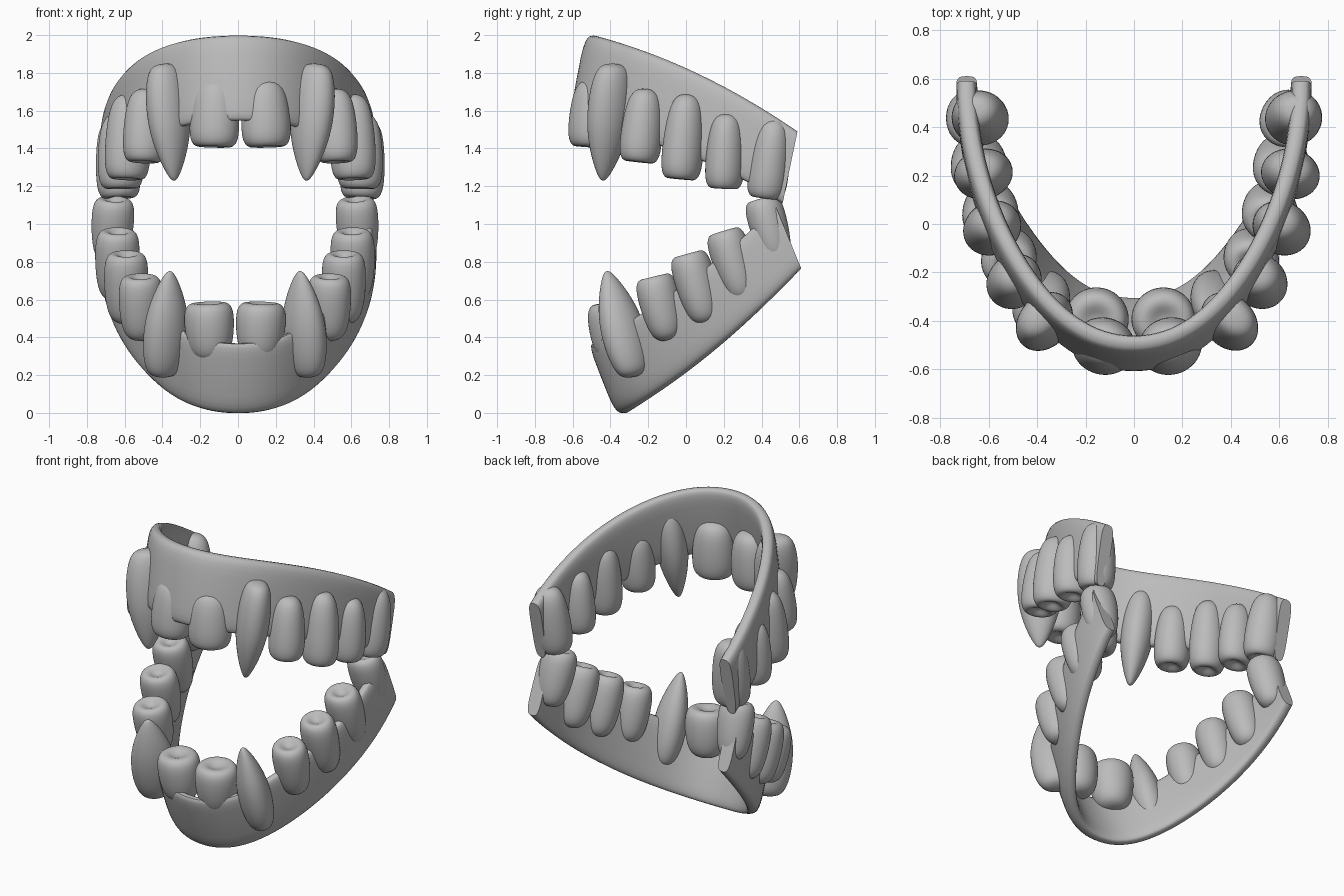
import bpy, bmesh, math
from mathutils import Vector

if "Cube" in bpy.data.objects:
    bpy.data.objects.remove(bpy.data.objects["Cube"], do_unlink=True)

GREY = (0.5, 0.5, 0.5, 1)
mat = bpy.data.materials.new("plain grey")
mat.use_nodes = True
mat.diffuse_color = GREY
mat.node_tree.nodes["Principled BSDF"].inputs["Base Color"].default_value = GREY


def finish(name, bm, angle, subdivide=0):
    bmesh.ops.recalc_face_normals(bm, faces=bm.faces)
    mesh = bpy.data.meshes.new(name)
    bm.to_mesh(mesh)
    bm.free()
    mesh.materials.append(mat)
    ob = bpy.data.objects.new(name, mesh)
    bpy.context.collection.objects.link(ob)
    if subdivide:
        mod = ob.modifiers.new("smooth", "SUBSURF")
        mod.levels = mod.render_levels = subdivide
    bpy.ops.object.select_all(action="DESELECT")
    ob.select_set(True)
    bpy.context.view_layer.objects.active = ob
    bpy.ops.object.shade_smooth_by_angle(angle=angle)


def skin(bm, rings):
    """Bridge consecutive closed rings of vertices."""
    for a, b in zip(rings, rings[1:]):
        n = len(a)
        for i in range(n):
            bm.faces.new((a[i], a[(i + 1) % n], b[(i + 1) % n], b[i]))


def gum(name, back, depth, pinch, edge, lean, heights):
    """Horseshoe band: its free edge follows edge(y), its body rises along lean."""
    bm = bmesh.new()
    lean = Vector(lean).normalized()
    steps, sides = 64, 24

    def path(t):
        y = back - depth * math.cos(t)
        x = 0.69 * math.sin(t) - math.copysign(pinch, t) * math.sin(2 * t) ** 2
        return Vector((x, y, edge(y)))

    rings = []
    for i in range(steps + 1):
        t = math.pi * (i / steps - 0.5)
        p = path(t)
        along = path(t + 0.01) - path(t - 0.01)
        along.z = 0
        out = Vector((along.y, -along.x, 0)).normalized()
        h = heights[0] + (heights[1] - heights[0]) * abs(math.sin(t)) ** 6
        ring = []
        for k in range(sides):
            a = math.tau * k / sides
            c, s = math.cos(a), math.sin(a)
            up = 0.5 + 0.5 * math.copysign(abs(s) ** 0.5, s)
            side = math.copysign(abs(c) ** 0.6, c) * (0.046 - 0.008 * up)
            ring.append(bm.verts.new(p + lean * h * up + out * side))
        rings.append(ring)
    skin(bm, rings)
    bm.faces.new(rings[0])
    bm.faces.new(rings[-1])
    finish(name, bm, math.radians(50))


# Tooth outlines from root to crown: (position along tooth, relative width)
MOLAR = [(0.0, 0.45), (0.09, 0.76), (0.3, 0.94), (0.6, 1.03), (0.86, 1.02),
         (0.99, 0.86), (1.02, 0.56), (0.95, 0.25)]
FANG = [(0, 0.55), (0.06, 0.84), (0.25, 1.04), (0.5, 1.03), (0.7, 0.82),
        (0.88, 0.48), (0.98, 0.2)]


def tooth(name, outline, root, crown, width, thick):
    bm = bmesh.new()
    root, crown = Vector(root), Vector(crown)
    axis = crown - root
    # Outward direction of the horseshoe at this tooth
    out = Vector((root.x / 0.69 ** 2, (root.y - 0.6) / 1.05 ** 2, 0))
    out = (out - out.project(axis)).normalized()
    across = axis.normalized().cross(out)
    rings = []
    for t, r in outline:
        ring = []
        for k in range(12):
            a = math.tau * k / 12
            ring.append(bm.verts.new(root + axis * t
                                     + across * math.cos(a) * r * width / 2
                                     + out * math.sin(a) * r * thick / 2))
        rings.append(ring)
    skin(bm, rings)
    tip = 0.93 if outline is MOLAR else 1.01
    for ring, t in ((rings[0], -0.02), (rings[-1], tip)):
        centre = bm.verts.new(root + axis * t)
        for i in range(12):
            bm.faces.new((ring[i], ring[(i + 1) % 12], centre))
    finish(name, bm, math.radians(60), 2)


# Gums
gum("upper_gum", 0.59, 1.08, 0.02, lambda y: 1.825 - 0.45 * y - 0.2 * y * y,
    (0, -0.2, -0.97), (0.46, 0.39))
gum("lower_gum", 0.61, 0.94, 0.05, lambda y: 0.217 + 0.745 * y + 0.25 * y * y,
    (0, -0.38, 0.925), (0.4, 0.36))

# Teeth of one half, front to back: outline, root, crown, width, thickness
TEETH = {
    "upper": [
        (MOLAR, (0.13, -0.49, 1.76), (0.14, -0.51, 1.41), 0.27, 0.24),
        (FANG, (0.40, -0.38, 1.84), (0.35, -0.44, 1.23), 0.2, 0.27),
        (MOLAR, (0.50, -0.21, 1.71), (0.51, -0.25, 1.33), 0.22, 0.24),
        (MOLAR, (0.59, 0.01, 1.68), (0.60, -0.03, 1.24), 0.22, 0.25),
        (MOLAR, (0.64, 0.22, 1.58), (0.63, 0.20, 1.19), 0.21, 0.25),
        (MOLAR, (0.66, 0.47, 1.55), (0.64, 0.42, 1.14), 0.22, 0.24)],
    "lower": [
        (MOLAR, (0.13, -0.37, 0.28), (0.14, -0.40, 0.58), 0.27, 0.26),
        (FANG, (0.38, -0.27, 0.20), (0.345, -0.42, 0.75), 0.2, 0.27),
        (MOLAR, (0.50, -0.09, 0.39), (0.50, -0.17, 0.72), 0.22, 0.24),
        (MOLAR, (0.58, 0.11, 0.48), (0.575, 0.01, 0.84), 0.22, 0.24),
        (MOLAR, (0.63, 0.31, 0.60), (0.62, 0.20, 0.96), 0.22, 0.24),
        (MOLAR, (0.66, 0.49, 0.80), (0.64, 0.40, 1.13), 0.21, 0.23)],
}
NAMES = ["incisor", "fang", "premolar", "first_molar", "second_molar", "third_molar"]
# The tooth rows sit slightly off centre
SHIFT = {"upper": 0.012, "lower": -0.016}
for jaw, row in TEETH.items():
    for label, (outline, root, crown, width, thick) in zip(NAMES, row):
        for side, sign in (("left", 1), ("right", -1)):
            tooth(f"{jaw}_{side}_{label}", outline,
                  (sign * root[0] + SHIFT[jaw], *root[1:]),
                  (sign * crown[0] + SHIFT[jaw], *crown[1:]), width, thick)
